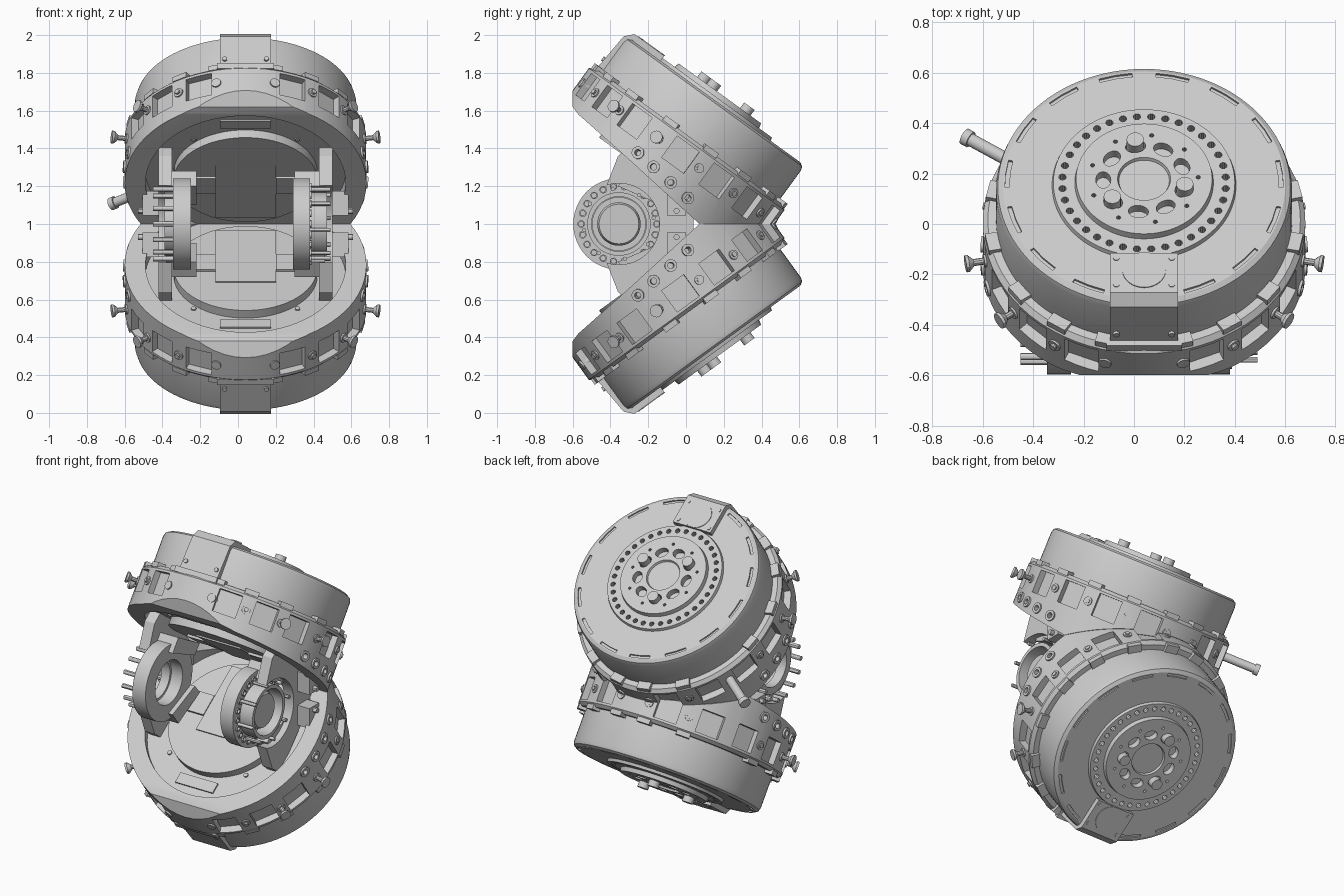
import bpy, bmesh
from math import radians, sin, cos, pi
from mathutils import Matrix, Vector

if "Cube" in bpy.data.objects:
    bpy.data.objects.remove(bpy.data.objects["Cube"])

T = lambda x, y, z: Matrix.Translation((x, y, z))
R = lambda deg, ax: Matrix.Rotation(radians(deg), 4, ax)
CX = 0.04
# upper half frame: local z is the tilted drum axis, local -y is the front of the rim
HALF = T(CX, 0.153, 1.655) @ R(-36, 'X')


def polar(ang, r, h):
    return R(ang, 'Z') @ T(0, -r, h)


def radial(ang, r, h):
    return polar(ang, r, h) @ R(90, 'X')


def lathe(bm, prof, m=Matrix(), n=64, closed=False):
    rings = [[bm.verts.new(m @ Vector((r * cos(2 * pi * i / n), r * sin(2 * pi * i / n), h)))
              for i in range(n)] for r, h in prof]
    pairs = list(zip(rings, rings[1:])) + ([(rings[-1], rings[0])] if closed else [])
    for a, b in pairs:
        for i in range(n):
            j = (i + 1) % n
            bm.faces.new((a[i], a[j], b[j], b[i]))
    if not closed:
        bm.faces.new(rings[0])
        bm.faces.new(rings[-1])


def cyl(bm, m, r, z0, z1, n=12):
    lathe(bm, [(r, z0), (r, z1)], m, n)


def ring(bm, m, r0, r1, z0, z1, n=48):
    lathe(bm, [(r0, z0), (r1, z0), (r1, z1), (r0, z1)], m, n, True)


def box(bm, m, sx, sy, sz):
    bmesh.ops.create_cube(bm, size=1, matrix=m @ Matrix.Diagonal((sx, sy, sz, 1)))


def prism(bm, pts, x0, x1):
    a, b = ([bm.verts.new((x, y, z)) for y, z in pts] for x in (x0, x1))
    bm.faces.new(a)
    bm.faces.new(b)
    for i in range(len(pts)):
        j = (i + 1) % len(pts)
        bm.faces.new((a[i], a[j], b[j], b[i]))


def make(name, bm, m=Matrix()):
    bmesh.ops.recalc_face_normals(bm, faces=bm.faces)
    bm.transform(m)
    me = bpy.data.meshes.new(name)
    bm.to_mesh(me)
    bm.free()
    ob = bpy.data.objects.new(name, me)
    bpy.context.collection.objects.link(ob)
    return ob


def boolean(ob, cutter, op='DIFFERENCE'):
    cutter.hide_render = True
    mod = ob.modifiers.new('cut', 'BOOLEAN')
    mod.operation, mod.object, mod.solver = op, cutter, 'EXACT'
    bpy.context.view_layer.objects.active = ob
    bpy.ops.object.modifier_apply(modifier='cut')
    bpy.data.objects.remove(cutter)


halves = []

# drum with stepped hub
bm = bmesh.new()
lathe(bm, [(.587, -.26), (.587, -.035), (.58, -.012), (.56, 0), (.365, 0), (.36, .018), (.275, .018),
           (.27, .045), (.105, .045), (.1, .032)], n=96)
drum = make('upper_drum', bm, HALF)
cut = bmesh.new()
for i in range(36):
    cyl(cut, polar(i * 10 + 5, .325, 0), .015, -.02, .05, 10)
for i in range(9):
    m = polar(i * 40 - 8, .162, .04)
    lathe(cut, [(.03, -.035), (.03, .03)], m @ Matrix.Diagonal((1.35, 1, 1, 1)), 20)
    cyl(cut, polar(i * 40 + 12, .215, .04), .009, -.02, .03, 8)
for i in range(14):
    a = i * 24 + 24
    ring_arc = [(r, t) for r, ts in ((.535, (-7, 0, 7)), (.552, (7, 0, -7))) for t in ts]
    lo, hi = ([cut.verts.new(polar(a + t, r, h) @ Vector()) for r, t in ring_arc] for h in (-.01, .02))
    cut.faces.new(lo)
    cut.faces.new(hi)
    for k in range(6):
        cut.faces.new((lo[k], lo[k - 1], hi[k - 1], hi[k]))
boolean(drum, make('drum_cutter', cut, HALF))
halves.append(drum)

# three posts rising from the hub slots
bm = bmesh.new()
for ang in (192, 72, 312):
    cyl(bm, polar(ang, .17, 0), .034, 0, .082, 24)
halves.append(make('upper_hub_posts', bm, HALF))

# connector cover over the front edge of the drum
bm = bmesh.new()
prism(bm, [(-.355, .033), (-.55, .033), (-.59, -.01), (-.607, -.25), (-.355, -.25)], -.135, .135)
cyl(bm, T(0, -.44, 0), .086, .03, .037, 32)
for x in (-.11, .11):
    for y in (-.38, -.51):
        cyl(bm, T(x, y, 0), .013, .03, .037)
    cyl(bm, T(x, -.6, -.17) @ R(90, 'X'), .013, -.02, .012)
halves.append(make('upper_connector_cover', bm, HALF))

# clamp ring with pockets, trimmed to the hinge wedge
POCKETS = [s * a for s in (1, -1) for a in (23, 44, 64, 92, 114, 136, 160)]
bm = bmesh.new()
lathe(bm, [(.62, -.235), (.64, -.255), (.64, -.6), (.53, -.6), (.53, -.47)], n=72)
clamp = make('upper_clamp_ring', bm, HALF)
wedge = bmesh.new()
prism(wedge, [(-.6, 1.62), (-.57, 1.58), (-.35, 1.385), (.07, 1.001), (1, 1.001), (1, 2.2), (-.6, 2.2)], -1, 1)
boolean(clamp, make('wedge_cutter', wedge), 'INTERSECT')
cut = bmesh.new()
for a in POCKETS:
    box(cut, polar(a, .65, -.34), .145, .11, .14)
for a in (75, 85, 96, 107):
    for s in (1, -1):
        cyl(cut, radial(s * a, .6, -.47 - (a - 80) * .0012), .017, 0, .1)
boolean(clamp, make('pocket_cutter', cut, HALF))
halves.append(clamp)

# rim pads, washers and radial screws
bm = bmesh.new()
box(bm, polar(0, .605, -.232), .3, .05, .035)
for s in (1, -1):
    for a, tip in ((14, .645), (33.5, .66), (54, .7), (79, .71), (103, .655), (125, .655), (148, .655), (171, .65)):
        m = radial(s * a, 0, -.34)
        if s < 0 and a == 125:
            continue
        box(bm, polar(s * a, .61, -.232), .085, .05, .03)
        cyl(bm, m, .026, .6, .648, 16)
        cyl(bm, m, .014, .6, tip, 10)
        if tip > .69:
            lathe(bm, [(.016, tip - .02), (.034, tip), (.034, tip + .012)], m, 12)
    for a in (75, 85, 96, 107):
        ring(bm, radial(s * a, .6, -.47 - (a - 80) * .0012), .017, .033, .02, .05, 16)
halves.append(make('upper_rim_screws', bm, HALF))

# inner face plate with panel
bm = bmesh.new()
cyl(bm, Matrix(), .38, -.52, -.46, 80)
box(bm, T(0, .1, -.522), .32, .46, .014)
for s in (1, -1):
    box(bm, T(s * .22, .04, -.525), .12, .14, .02)
    for y in (-.3, -.45):
        cyl(bm, T(s * (.55 + y) * 1.1, y, 0), .014, -.478, -.46)
box(bm, T(0, -.44, -.47), .27, .07, .02)
halves.append(make('upper_inner_plate', bm, HALF))

# mirror the whole upper half to the lower half
FLIP = T(0, 0, 2) @ Matrix.Diagonal((1, 1, -1, 1))
for ob in halves:
    me = ob.data.copy()
    me.transform(FLIP)
    me.flip_normals()
    low = bpy.data.objects.new(ob.name.replace('upper', 'lower'), me)
    bpy.context.collection.objects.link(low)

# single long pin at the back left of the upper half
bm = bmesh.new()
m = radial(-124, 0, -.33)
cyl(bm, m, .026, .6, .84, 20)
cyl(bm, m, .034, .83, .86, 20)
make('long_pin', bm, HALF)

# hinge arms on both sides: outer plate, sloping webs and the joint ring
ARM = [(-.43, 1), (-.43, 1.18), (-.36, 1.36), (-.28, 1.42), (-.02, 1.14), (.04, 1.05), (.04, 1)]
ARM += [(y, 2 - z) for y, z in ARM[-2:0:-1]]
for side, s in (('right', 1), ('left', -1)):
    J = T(CX, -.355, 1) @ R(s * 90, 'Y')
    bm = bmesh.new()
    prism(bm, ARM, CX + s * .39, CX + s * .46)
    arm = make(side + '_hinge_arm', bm)
    cut = bmesh.new()
    cyl(cut, J, .215, .2, .6, 48)
    box(cut, T(CX + s * .4, -.46, 1), .3, .3, .37)
    boolean(arm, make('bore_cutter', cut))
    bm = bmesh.new()
    for v in (1, -1):
        prism(bm, [(-.36, 1 + v * .2), (-.13, 1 + v * .1), (-.08, 1 + v * .16), (-.3, 1 + v * .28)],
              CX + s * .26, CX + s * .42)
        # bolted side block behind the joint
        box(bm, T(CX + s * .5, -.05, 1 + v * .11), .09, .1, .13)
        for z in (.07, .15):
            cyl(bm, T(CX, -.05, 1 + v * z) @ R(s * 90, 'Y'), .016, .5, .57)
    make(side + '_arm_webs', bm)
    bm = bmesh.new()
    z0, z1 = (.25, .34) if s > 0 else (.29, .385)
    ring(bm, J, .14, .242, z0, z1)
    joint = make(side + '_joint_ring', bm)
    cut = bmesh.new()
    for i in range(22):
        cyl(cut, J @ polar(i * 360 / 22, .2, 0), .013, z1 - .03, .5, 10)
    boolean(joint, make('joint_cutter', cut))

# right drive: stepped collar and hub with spokes
J = T(CX, -.355, 1) @ R(90, 'Y')
bm = bmesh.new()
ring(bm, J, .145, .168, .28, .43)
ring(bm, J, .11, .15, .30, .33)
lathe(bm, [(.115, .27), (.115, .38), (.105, .40)], J, 40)
for i in range(22):
    ring(bm, J @ polar(i * 360 / 22, .2, 0), .013, .02, .33, .348, 12)
for i in range(8):
    cyl(bm, J @ polar(i * 45 + 10, .187, 0), .011, .33, .45)
make('right_drive_core', bm)

# left bearing collar and outward screws
J = T(CX, -.355, 1) @ R(-90, 'Y')
bm = bmesh.new()
ring(bm, J, .125, .17, .37, .43)
for i in range(14):
    cyl(bm, J @ polar(i * 360 / 14, .19, 0), .014, .38, .49)
make('left_bearing_collar', bm)

# smooth curved surfaces, keep hard edges
bpy.ops.object.select_all(action='SELECT')
bpy.context.view_layer.objects.active = bpy.data.objects['upper_drum']
bpy.ops.object.shade_smooth_by_angle(angle=radians(30))
